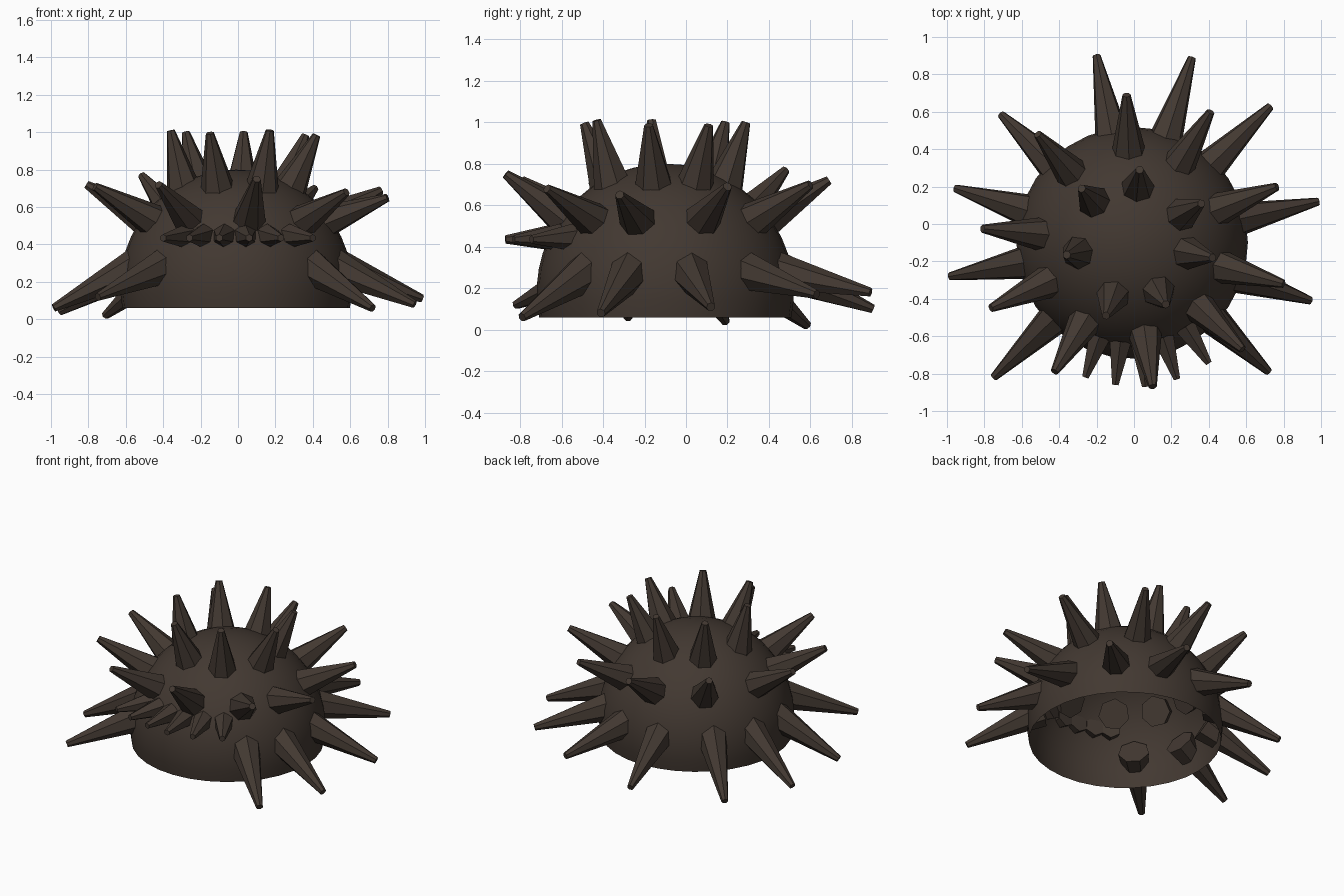
import bpy, bmesh, math
from mathutils import Vector, Matrix

if "Cube" in bpy.data.objects:
    bpy.data.objects.remove(bpy.data.objects["Cube"])

mat = bpy.data.materials.new("dark_brown")
mat.diffuse_color = (0.055, 0.04, 0.031, 1)
mat.use_nodes = True
mat.node_tree.nodes["Principled BSDF"].inputs["Base Color"].default_value = mat.diffuse_color
CX, CY, CZ, R = -0.01, -0.1, 0.18, 0.62   # dome sphere


def finish(bm, name):
    me = bpy.data.meshes.new(name)
    bm.to_mesh(me)
    bm.free()
    ob = bpy.data.objects.new(name, me)
    me.materials.append(mat)
    bpy.context.collection.objects.link(ob)
    return ob


# Open dome: half-profile spun about the vertical axis
bm = bmesh.new()
low = math.asin((0.06 - CZ) / R)
rings = 14
profile = []
for i in range(rings + 1):
    a = low + (math.pi / 2 - low) * i / rings
    profile.append(bm.verts.new((CX + R * math.cos(a), CY, CZ + R * math.sin(a))))
edges = [bm.edges.new(p) for p in zip(profile, profile[1:])]
bmesh.ops.spin(bm, geom=profile + edges, cent=(CX, CY, 0), axis=(0, 0, 1),
               angle=2 * math.pi, steps=32, use_duplicate=False)
bmesh.ops.remove_doubles(bm, verts=bm.verts, dist=1e-4)
bmesh.ops.recalc_face_normals(bm, faces=bm.faces)
if sum(f.normal.z for f in bm.faces) < 0:
    bmesh.ops.reverse_faces(bm, faces=bm.faces)
for f in bm.faces:
    f.smooth = True
finish(bm, "dome_cap")


def spike_ring(name, tips, base_r, base_z, r1, r2, sides):
    """Tapered spikes from a ring inside the dome out to each tip."""
    bm = bmesh.new()
    for tip in tips:
        tip = Vector(tip)
        a = math.atan2(tip.y - CY, tip.x - CX)
        base = Vector((CX + base_r * math.cos(a), CY + base_r * math.sin(a), base_z))
        d = tip - base
        m = Matrix.Translation((base + tip) / 2) @ d.to_track_quat('Z', 'Y').to_matrix().to_4x4()
        bmesh.ops.create_cone(bm, cap_ends=True, segments=sides, radius1=r1,
                              radius2=r2, depth=d.length, matrix=m)
    return finish(bm, name)


# Lower spikes, drooping outward (gap at the front)
spike_ring("lower_spikes", [
    (-.20, .90, .10), (.31, .89, .18), (.73, .63, .17), (.985, .12, .11), (.945, -.41, .08),
    (.72, -.79, .06), (-.75, -.82, .12), (-.985, -.28, .06), (-.955, .19, .04), (-.71, .585, .02)],
    0.54, 0.285, 0.1, 0.022, 7)

# Middle spikes, rising outward
spike_ring("middle_spikes", [
    (-.04, .69, .72), (.41, .60, .70), (.765, .20, .69), (.80, -.32, .65), (.58, -.67, .68),
    (.10, -.87, .75), (-.425, -.79, .72), (-.765, -.45, .71), (-.81, -.025, .72), (-.515, .48, .77)],
    0.45, 0.505, 0.1, 0.022, 7)

# Crown spikes, nearly upright
spike_ring("crown_spikes", [
    (-.36, -.165, 1.01), (-.28, .19, 1.0), (-.15, -.49, .995), (.03, .29, 1.0),
    (.17, -.43, 1.01), (.36, .11, .985), (.42, -.18, .985)],
    0.28, 0.67, 0.1, 0.022, 7)

# Short fringe spikes across the front
spike_ring("fringe_spikes", [
    (-.40, -.77, .435), (-.26, -.82, .435), (-.10, -.86, .435),
    (.06, -.87, .435), (.23, -.83, .435), (.40, -.745, .435)],
    0.53, 0.445, 0.066, 0.02, 6)
